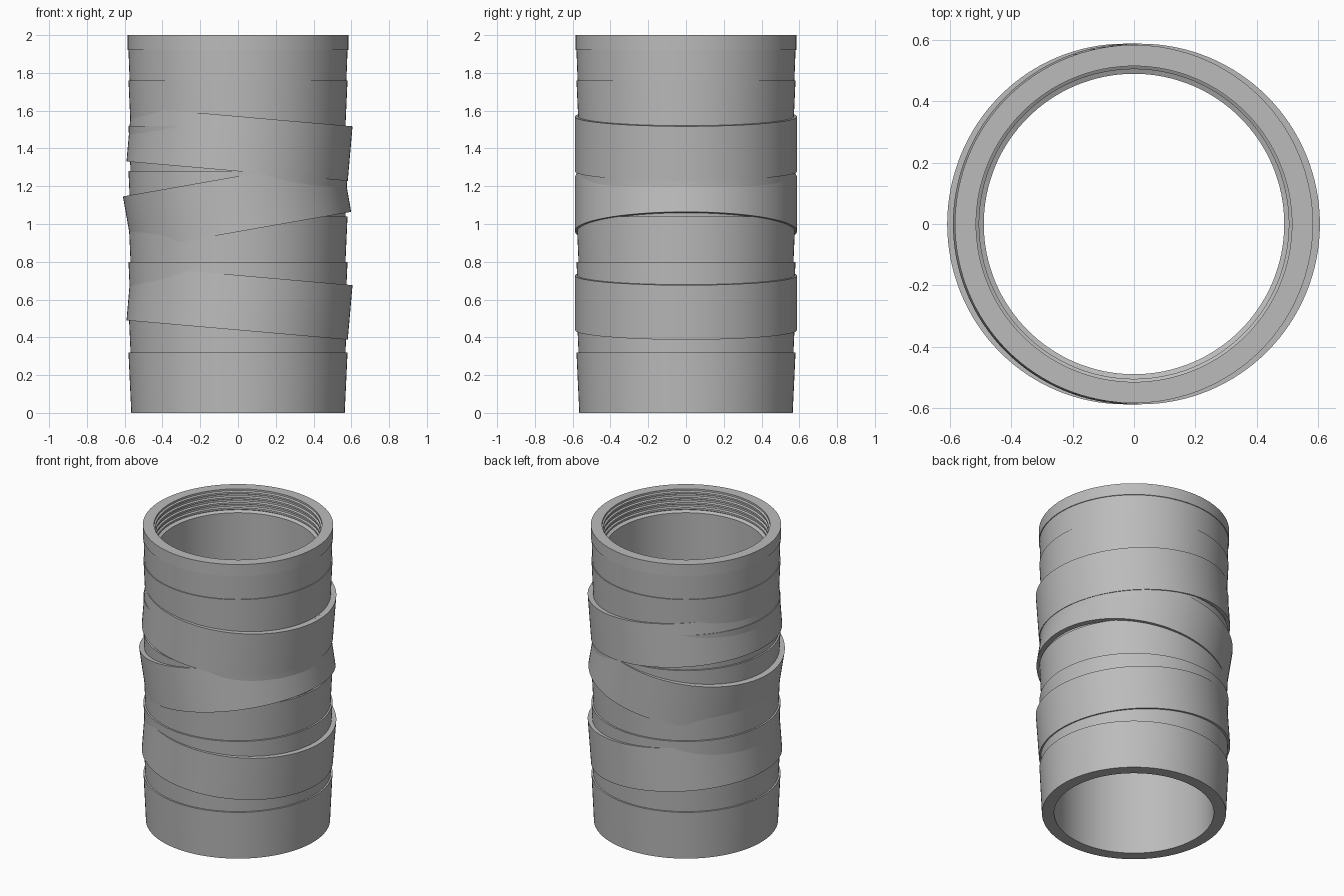
import bpy, bmesh
from math import cos, sin, tau, radians

SEGMENTS = 128
if "Cube" in bpy.data.objects:
    bpy.data.objects.remove(bpy.data.objects["Cube"])

grey = bpy.data.materials.new("mid grey")
grey.use_nodes = True
colour = (0.5, 0.5, 0.5, 1)
grey.diffuse_color = colour
grey.node_tree.nodes["Principled BSDF"].inputs["Base Color"].default_value = colour


def lathe(name, profile):
    """Revolve a closed (radius, height) profile about z into a smooth solid."""
    bm = bmesh.new()
    rings = [[bm.verts.new((r * cos(tau * i / SEGMENTS), r * sin(tau * i / SEGMENTS), z))
              for i in range(SEGMENTS)] for r, z in profile]
    for a, b in zip(rings, rings[1:] + rings[:1]):
        for i in range(SEGMENTS):
            j = (i + 1) % SEGMENTS
            bm.faces.new((a[i], a[j], b[j], b[i]))
    bmesh.ops.recalc_face_normals(bm, faces=bm.faces)
    mesh = bpy.data.meshes.new(name)
    bm.to_mesh(mesh)
    bm.free()
    mesh.materials.append(grey)
    obj = bpy.data.objects.new(name, mesh)
    bpy.context.collection.objects.link(obj)
    bpy.ops.object.select_all(action="DESELECT")
    obj.select_set(True)
    bpy.context.view_layer.objects.active = obj
    bpy.ops.object.shade_smooth_by_angle(angle=radians(20))
    return obj


# Tube: flared stacked sleeves outside, a lip, then a threaded socket and plain bore
profile = [(0.49, 0), (0.565, 0), (0.58, 0.32)]
for k in range(1, 7):
    base = 0.08 + 0.24 * k
    profile += [(0.569, base), (0.58, base + 0.24)]
profile += [(0.574, 1.76), (0.58, 1.92), (0.584, 1.921), (0.584, 2)]
for k in range(4):
    z = 2 - 0.035 * k
    profile += [(0.515, z), (0.515, z - 0.012), (0.505, z - 0.018), (0.505, z - 0.03)]
profile += [(0.512, 1.86), (0.49, 1.85)]
lathe("ribbed_tube", profile)

# Tilted wraps: plain rings leaning alternately to each side
for name, x, z, tilt in (("lower_wrap", 0.008, 0.583, 5),
                         ("middle_wrap", -0.005, 1.105, -10),
                         ("upper_wrap", 0.008, 1.424, 5)):
    ring = lathe(name, [(0.54, -0.145), (0.588, -0.145), (0.588, 0.145), (0.54, 0.145)])
    ring.location = (x, 0, z)
    ring.rotation_euler.y = radians(tilt)
